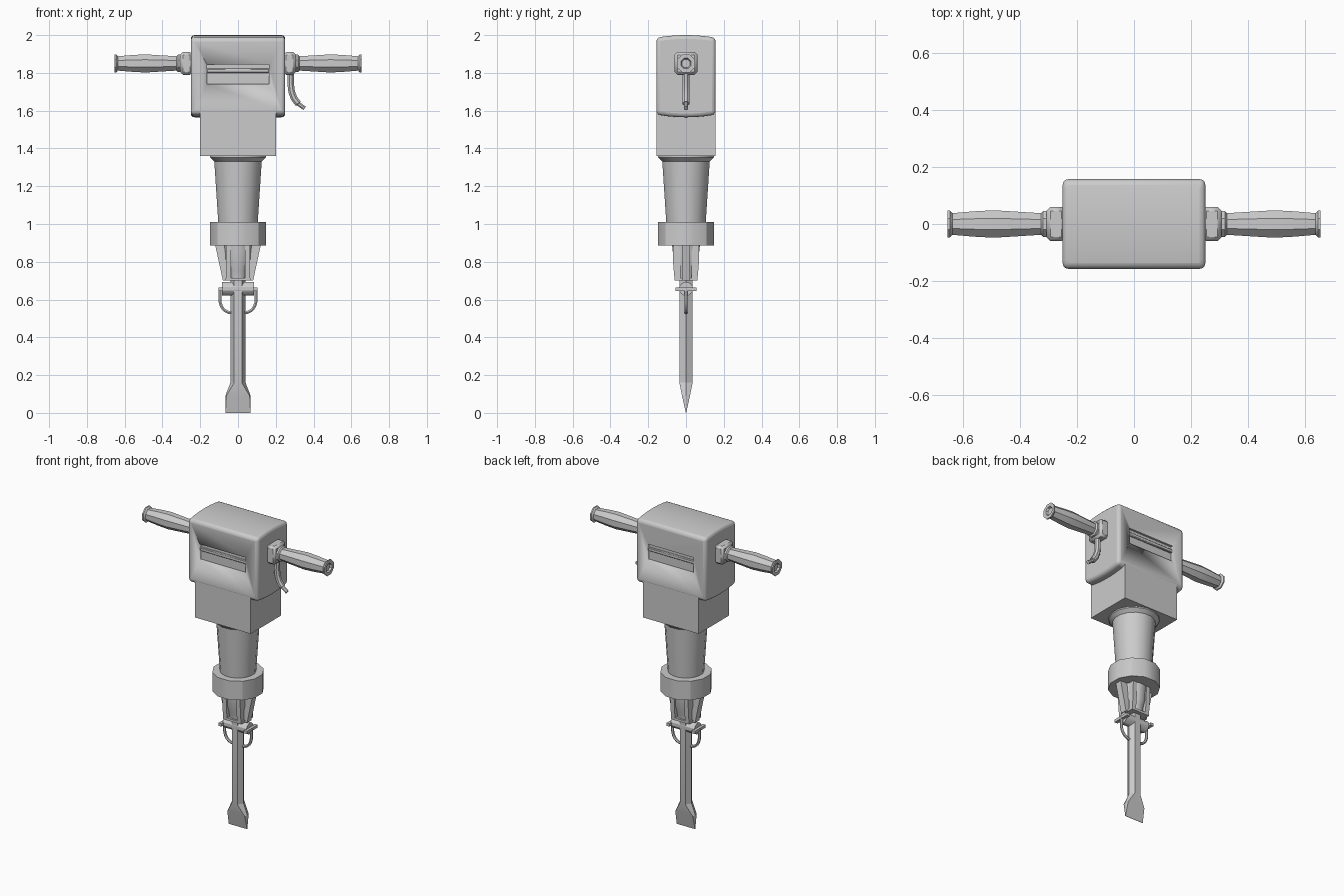
import bpy, bmesh, math
from mathutils import Vector

if "Cube" in bpy.data.objects:
    bpy.data.objects.remove(bpy.data.objects["Cube"])


def add(name, bm, angle=30):
    bmesh.ops.recalc_face_normals(bm, faces=bm.faces)
    me = bpy.data.meshes.new(name)
    bm.to_mesh(me)
    bm.free()
    ob = bpy.data.objects.new(name, me)
    bpy.context.collection.objects.link(ob)
    bpy.ops.object.select_all(action='DESELECT')
    bpy.context.view_layer.objects.active = ob
    ob.select_set(True)
    if angle:
        bpy.ops.object.shade_smooth_by_angle(angle=math.radians(angle))
    return ob


def loft(name, rings, angle=30):
    """Skin a list of equal-sized vertex rings and cap both ends."""
    bm = bmesh.new()
    vs = [[bm.verts.new(p) for p in r] for r in rings]
    n = len(vs[0])
    for a, b in zip(vs, vs[1:]):
        for i in range(n):
            j = (i + 1) % n
            bm.faces.new((a[i], a[j], b[j], b[i]))
    bm.faces.new(vs[0])
    bm.faces.new(vs[-1])
    return add(name, bm, angle)


def lathe(name, prof, n, axis='Z', centre=(0, 0, 0), turn=0.5, angle=30):
    """Profile of (position along axis, radius)."""
    c = Vector(centre)
    rings = []
    for h, r in prof:
        ring = []
        for i in range(n):
            t = 2 * math.pi * (i + turn) / n
            u, v = r * math.cos(t), r * math.sin(t)
            ring.append(c + Vector((u, v, h) if axis == 'Z' else (h, u, v)))
        rings.append(ring)
    return loft(name, rings, angle)


def bevel(ob, width, segs=2):
    m = ob.modifiers.new("bevel", 'BEVEL')
    m.width, m.segments, m.limit_method = width, segs, 'ANGLE'
    bpy.context.view_layer.objects.active = ob
    bpy.ops.object.modifier_move_to_index(modifier=m.name, index=0)
    bpy.ops.object.modifier_apply(modifier=m.name)


def box(name, lo, hi, bev=0, segs=2):
    (x, y, z), (X, Y, Z) = lo, hi
    ob = loft(name, [[(x, y, h), (X, y, h), (X, Y, h), (x, Y, h)] for h in (z, Z)])
    if bev:
        bevel(ob, bev, segs)
    return ob


def tube(name, path, radii, n=8):
    """Tube swept along a path in the xz plane."""
    pts = [Vector((x, 0, z)) for x, z in path]
    rings = []
    for i, p in enumerate(pts):
        d = (pts[min(i + 1, len(pts) - 1)] - pts[max(i - 1, 0)]).normalized()
        side = Vector((d.z, 0, -d.x))
        ring = []
        for k in range(n):
            t = 2 * math.pi * (k + 0.5) / n
            ring.append(p + radii[i] * (side * math.cos(t) + Vector((0, math.sin(t), 0))))
        rings.append(ring)
    return loft(name, rings, 40)


# Upper housing: arched top and slightly bowed bottom
W = 0.157
ys = [W * (i / 5 - 1) for i in range(11)]
outline = [(y, 1.565 + 0.015 * (y / W) ** 2) for y in ys]
outline += [(y, 2.0 - 0.014 * (y / W) ** 2) for y in reversed(ys)]
housing = loft("upper_housing", [[(x, y, z) for y, z in outline] for x in (-0.25, 0.25)])
bevel(housing, 0.02, 3)

# Label recess on front and back, with a ridge inside
for s in (-1, 1):
    y0, y1 = sorted((s * 0.143, s * 0.2))
    cut = box("recess_cutter", (-0.165, y0, 1.742), (0.165, y1, 1.845))
    m = housing.modifiers.new("recess", 'BOOLEAN')
    m.object, m.operation, m.solver = cut, 'DIFFERENCE', 'EXACT'
    bpy.context.view_layer.objects.active = housing
    bpy.ops.object.modifier_move_to_index(modifier=m.name, index=0)
    bpy.ops.object.modifier_apply(modifier=m.name)
    bpy.data.objects.remove(cut)
    y0, y1 = sorted((s * 0.14, s * 0.155))
    box("recess_ridge", (-0.165, y0, 1.80), (0.165, y1, 1.823), 0.004, 1)

# Lower housing block
box("lower_housing", (-0.2, -0.156, 1.36), (0.2, 0.156, 1.62))

# Barrel with top flange, and heavy collar
lathe("barrel", [(1.365, 0.15), (1.352, 0.15), (1.332, 0.128), (1.0, 0.106)], 16)
lathe("collar", [(1.01, 0.14), (1.01, 0.153), (0.887, 0.153), (0.887, 0.10)], 12)

# Tool chuck: waisted core, tapering side wings, corner posts
lathe("chuck_core", [(0.90, 0.078), (0.85, 0.072), (0.79, 0.068), (0.75, 0.055), (0.71, 0.05)], 12)
for s in (-1, 1):
    wing = [(0.03, 0.895), (0.122, 0.895), (0.08, 0.70), (0.03, 0.70)]
    loft("chuck_wing", [[(s * x, y, z) for x, z in wing] for y in (-0.022, 0.022)])
    for t in (-1, 1):
        post = [(0.03, 0.895), (0.07, 0.895), (0.068, 0.79), (0.06, 0.70), (0.03, 0.70)]
        loft("chuck_post", [[(s * x, t * y, z) for y, z in post] for x in (0.036, 0.064)])
box("chuck_foot", (-0.065, -0.06, 0.70), (0.065, 0.06, 0.715))

# Latch: cross barrel, end bars and wire loops
lathe("latch_barrel", [(-0.085, 0.037), (0.085, 0.037)], 12, 'X', (0, 0, 0.657))
for s in (-1, 1):
    xa, xb = sorted((s * 0.08, s * 0.102))
    box("latch_bar", (xa, -0.056, 0.646), (xb, 0.056, 0.664))
    arc = [(s * 0.096, 0.655), (s * 0.096, 0.60)]
    for i in range(1, 7):
        a = math.pi / 2 * i / 6
        arc.append((s * (0.036 + 0.06 * math.cos(a)), 0.60 - 0.07 * math.sin(a)))
    tube("latch_loop", arc, [0.009] * len(arc), 6)

# Chisel: hexagonal shank widening into a flat blade
sections = [(0.70, 0.04, 0.02, 0.035), (0.16, 0.04, 0.02, 0.035),
            (0.09, 0.067, 0.062, 0.021), (0.0, 0.067, 0.066, 0.001)]
loft("chisel", [[(a, 0, z), (b, d, z), (-b, d, z), (-a, 0, z), (-b, -d, z), (b, -d, z)]
                for z, a, b, d in sections], 15)

# Handles: mounting block, neck and eight-sided grip with end flange
for s in (-1, 1):
    xa, xb = sorted((s * 0.24, s * 0.306))
    box("handle_mount", (xa, -0.06, 1.79), (xb, 0.06, 1.91), 0.014, 1)
    grip = [(0.30, 0.05), (0.318, 0.05), (0.325, 0.041), (0.40, 0.046), (0.49, 0.052), (0.56, 0.048),
            (0.636, 0.041), (0.645, 0.052), (0.653, 0.052), (0.653, 0.03), (0.64, 0.024)]
    lathe("handle_grip", [(s * h, r) for h, r in grip], 8, 'X', (0, 0, 1.85))

# Throttle lever / hose stub below the right handle
tube("trigger_lever", [(0.28, 1.80), (0.279, 1.74), (0.284, 1.70), (0.297, 1.665), (0.318, 1.638),
                       (0.320, 1.636), (0.353, 1.612)],
     [0.019, 0.019, 0.019, 0.019, 0.019, 0.012, 0.012])
